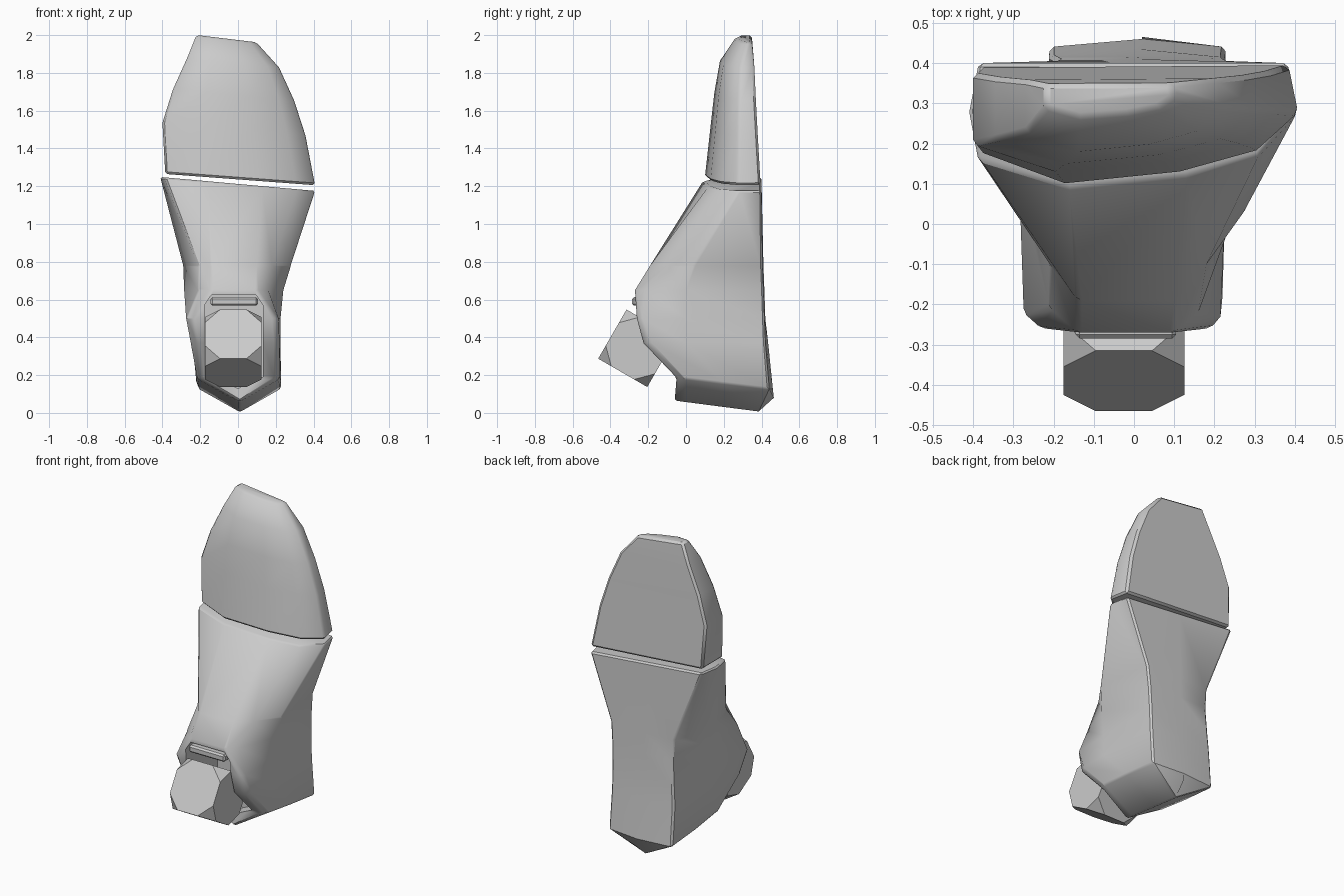
import bpy
import bmesh
import math
from mathutils import Matrix

default = bpy.data.objects.get("Cube")
if default:
    bpy.data.objects.remove(default, do_unlink=True)

# One plain grey for every part
grey = bpy.data.materials.new("light_grey")
grey.use_nodes = True
grey.diffuse_color = (0.6, 0.6, 0.6, 1)
grey.node_tree.nodes["Principled BSDF"].inputs["Base Color"].default_value = grey.diffuse_color


def make_object(name, bm):
    """Turn a bmesh into a scene object with the grey material."""
    bmesh.ops.remove_doubles(bm, verts=bm.verts, dist=0.0005)
    bmesh.ops.recalc_face_normals(bm, faces=bm.faces)
    mesh = bpy.data.meshes.new(name)
    bm.to_mesh(mesh)
    bm.free()
    mesh.materials.append(grey)
    obj = bpy.data.objects.new(name, mesh)
    bpy.context.collection.objects.link(obj)
    return obj


def loft(name, rings, cap_end=True):
    """Skin a list of equal-length point rings and cap the ends."""
    bm = bmesh.new()
    loops = [[bm.verts.new(point) for point in ring] for ring in rings]
    count = len(rings[0])
    for low, high in zip(loops, loops[1:]):
        for i in range(count):
            j = (i + 1) % count
            bm.faces.new((low[i], low[j], high[j], high[i]))
    bm.faces.new(loops[0])
    if cap_end:
        bm.faces.new(loops[-1])
    return make_object(name, bm)


def activate(obj):
    bpy.ops.object.select_all(action="DESELECT")
    obj.select_set(True)
    bpy.context.view_layer.objects.active = obj


def apply_bevel(obj, width):
    activate(obj)
    bevel = obj.modifiers.new("soft_edges", "BEVEL")
    bevel.width = width
    bevel.segments = 1
    bevel.limit_method = "ANGLE"
    bevel.angle_limit = math.radians(40)
    bpy.ops.object.modifier_apply(modifier=bevel.name)


def smooth(obj, degrees=35):
    activate(obj)
    bpy.ops.object.shade_smooth_by_angle(angle=math.radians(degrees))


# Toe slab: one cross-section scaled through several levels
section = [(0, .98), (0, .27), (.27, 0), (.63, .1), (.87, .28), (1, .6), (.97, 1)]
toe_levels = [  # height, left, right, front, back, sideways slope
    (1.236, -.385, .41, .1, .395, -.075),
    (1.5, -.4, .36, .13, .38, -.09),
    (1.68, -.345, .3, .15, .37, -.09),
    (1.85, -.27, .22, .18, .362, -.1),
    (1.974, -.22, .1, .265, .35, -.12),
]


def toe_ring(height, left, right, front, back, slope):
    ring = []
    for u, v in section:
        x = left + u * (right - left)
        y = front + v * (back - front)
        ring.append((x, y, height + slope * x))
    return ring


toe = loft("toe_slab", [toe_ring(*level) for level in toe_levels])
apply_bevel(toe, 0.012)
smooth(toe)

# Foot body: sections run back middle, left side, front, right side
foot_levels = [  # height, sideways slope, depth slope, outline
    (1.212, -.09, 0, [(0, .4), (-.39, .4), (-.412, .28), (-.39, .16), (-.16, .09),
                      (.13, .12), (.31, .17), (.41, .28), (.385, .4)]),
    (.78, 0, 0, [(0, .41), (-.2, .405), (-.29, .2), (-.21, -.1), (-.14, -.19),
                 (.1, -.19), (.18, -.1), (.28, .04), (.24, .405)]),
    (.65, 0, 0, [(0, .415), (-.19, .41), (-.285, .1), (-.21, -.21), (-.14, -.27),
                 (.1, -.27), (.16, -.22), (.24, 0), (.23, .41)]),
    (.5, 0, 0, [(0, .42), (-.2, .415), (-.26, .1), (-.275, -.22), (-.23, -.26),
                (.19, -.26), (.215, -.23), (.225, 0), (.225, .415)]),
    (.37, 0, 0, [(.01, .435), (-.21, .42), (-.24, .1), (-.25, -.18), (-.21, -.225),
                 (.2, -.225), (.22, -.18), (.225, 0), (.225, .42)]),
    (.18, 0, -.12, [(.02, .46), (-.21, .44), (-.22, .2), (-.215, 0), (-.2, -.05),
                    (.2, -.05), (.22, 0), (.228, .2), (.228, .44)]),
]
foot_rings = [[(x, y, height + sx * x + sy * y) for x, y in outline]
              for height, sx, sy, outline in foot_levels]

# The last section folds onto a keel line that gives the sole its V shape
keel_depths = [.38, .2, 0, -.06]
keel = [(.01, y, .003 + .13 * (.38 - y)) for y in keel_depths]
foot_rings.append([(.02, .465, .08)] + keel + keel[::-1])
foot = loft("foot_body", foot_rings, cap_end=False)
apply_bevel(foot, 0.01)

# Ankle socket cut into the front of the foot
opening = [(-.14, .625), (.095, .625), (.132, .57), (.132, .19),
           (0, .13), (-.178, .19), (-.178, .57)]
cutter = loft("socket_cutter", [[(x, y, z) for x, z in opening] for y in (-.6, .05)])
cutter.hide_render = True
activate(foot)
cut = foot.modifiers.new("socket", "BOOLEAN")
cut.operation = "DIFFERENCE"
cut.solver = "EXACT"
cut.object = cutter
bpy.ops.object.modifier_apply(modifier=cut.name)
bpy.data.objects.remove(cutter, do_unlink=True)
smooth(foot)

# Ankle joint: tilted cube with its corners cut off
bm = bmesh.new()
bmesh.ops.create_cube(bm, size=.3)
bmesh.ops.bevel(bm, geom=list(bm.verts), offset=.08, segments=1, affect="VERTICES")
tilt = Matrix.Translation((-.025, -.26, .342)) @ Matrix.Rotation(math.radians(-30), 4, "X")
bmesh.ops.transform(bm, matrix=tilt, verts=bm.verts)
make_object("ankle_joint", bm)

# Hinge bar across the top of the socket
bm = bmesh.new()
bmesh.ops.create_cube(bm, size=1)
bar = Matrix.Translation((-.02, -.185, .59)) @ Matrix.Diagonal((.25, .2, .045, 1))
bmesh.ops.transform(bm, matrix=bar, verts=bm.verts)
hinge = make_object("hinge_bar", bm)
apply_bevel(hinge, 0.01)
